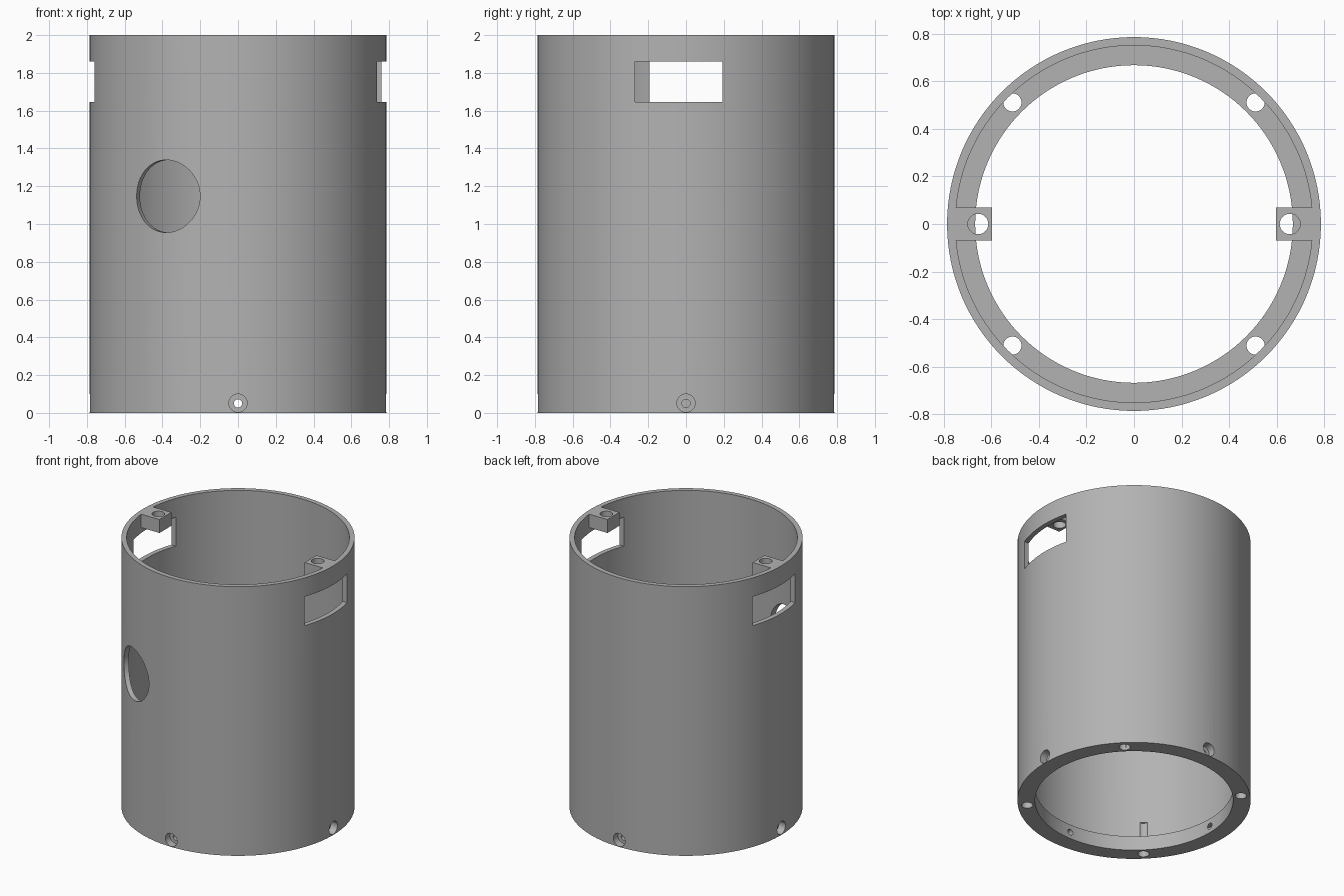
import bpy, bmesh
from math import radians, sin, cos, pi
from mathutils import Matrix, Vector

cube = bpy.data.objects.get("Cube")
if cube:
    bpy.data.objects.remove(cube, do_unlink=True)

R_OUT, R_WALL, R_RING = 0.785, 0.75, 0.667
RING_TOP, HEIGHT, SEGMENTS = 0.107, 2.0, 128

grey = bpy.data.materials.new("mid_grey")
grey.use_nodes = True
colour = (0.45, 0.45, 0.45, 1)
grey.diffuse_color = colour
grey.node_tree.nodes["Principled BSDF"].inputs["Base Color"].default_value = colour


def finish(name, bm):
    bmesh.ops.recalc_face_normals(bm, faces=bm.faces)
    mesh = bpy.data.meshes.new(name)
    bm.to_mesh(mesh)
    bm.free()
    mesh.materials.append(grey)
    obj = bpy.data.objects.new(name, mesh)
    bpy.context.collection.objects.link(obj)
    return obj


def box(name, low, high):
    low, high = Vector(low), Vector(high)
    bm = bmesh.new()
    bmesh.ops.create_cube(bm, size=1, matrix=Matrix.Translation((low + high) / 2)
                          @ Matrix.Diagonal((*(high - low), 1)))
    return finish(name, bm)


def rod(name, start, end, radius):
    start, end = Vector(start), Vector(end)
    axis = end - start
    turn = axis.to_track_quat('Z', 'Y').to_matrix().to_4x4()
    bm = bmesh.new()
    bmesh.ops.create_cone(bm, cap_ends=True, segments=48, radius1=radius,
                          radius2=radius, depth=axis.length,
                          matrix=Matrix.Translation((start + end) / 2) @ turn)
    return finish(name, bm)


def radial_rod(name, angle, inner, outer, z, radius):
    d = Vector((cos(angle), sin(angle), 0))
    up = Vector((0, 0, z))
    return rod(name, d * inner + up, d * outer + up, radius)


def combine(target, tool, operation):
    mod = target.modifiers.new(operation.lower(), 'BOOLEAN')
    mod.operation, mod.solver, mod.object = operation, 'EXACT', tool
    bpy.context.view_layer.objects.active = target
    bpy.ops.object.modifier_apply(modifier=mod.name)
    bpy.data.objects.remove(tool, do_unlink=True)


def cut(tool):
    combine(tube, tool, 'DIFFERENCE')


# Tube with a thicker ring at the foot, turned from its wall section
section = [(R_OUT, 0), (R_OUT, HEIGHT), (R_WALL, HEIGHT),
           (R_WALL, RING_TOP), (R_RING, RING_TOP), (R_RING, 0)]
bm = bmesh.new()
loops = [[bm.verts.new((r * cos(2 * pi * i / SEGMENTS), r * sin(2 * pi * i / SEGMENTS), z))
          for r, z in section] for i in range(SEGMENTS)]
for i in range(SEGMENTS):
    a, b = loops[i], loops[(i + 1) % SEGMENTS]
    for j in range(len(section)):
        k = (j + 1) % len(section)
        bm.faces.new((a[j], b[j], b[k], a[k]))
tube = finish("tube_housing", bm)

for side in (1, -1):
    # Screw tab at the rim, with its hole
    xs = sorted((side * 0.597, side * 0.768))
    combine(tube, box("rim_tab", (xs[0], -0.07, 1.9), (xs[1], 0.07, HEIGHT)), 'UNION')
    cut(rod("tab_hole", (side * 0.655, 0, 1.85), (side * 0.655, 0, 2.1), 0.043))
    # Side window, offset the opposite way on the other side
    xs, ys = sorted((side * 0.55, side * 0.9)), sorted((side * -0.27, side * 0.193))
    cut(box("window", (xs[0], ys[0], 1.645), (xs[1], ys[1], 1.86)))

# Round port in the front wall
cut(radial_rod("port", radians(-90 - 29), 0.5, 1, 1.147, 0.192))

for i in range(4):
    # Counterbored screw holes through the foot ring
    angle = i * pi / 2
    cut(radial_rod("screw_hole", angle, 0.5, 0.9, 0.05, 0.022))
    cut(radial_rod("counterbore", angle, 0.73, 0.9, 0.052, 0.048))
    # Upright holes in the foot ring
    x, y = 0.722 * cos(angle + pi / 4), 0.722 * sin(angle + pi / 4)
    cut(rod("upright_hole", (x, y, -0.1), (x, y, 0.26), 0.038))

bpy.ops.object.select_all(action='DESELECT')
tube.select_set(True)
bpy.context.view_layer.objects.active = tube
bpy.ops.object.shade_smooth_by_angle(angle=radians(30))
